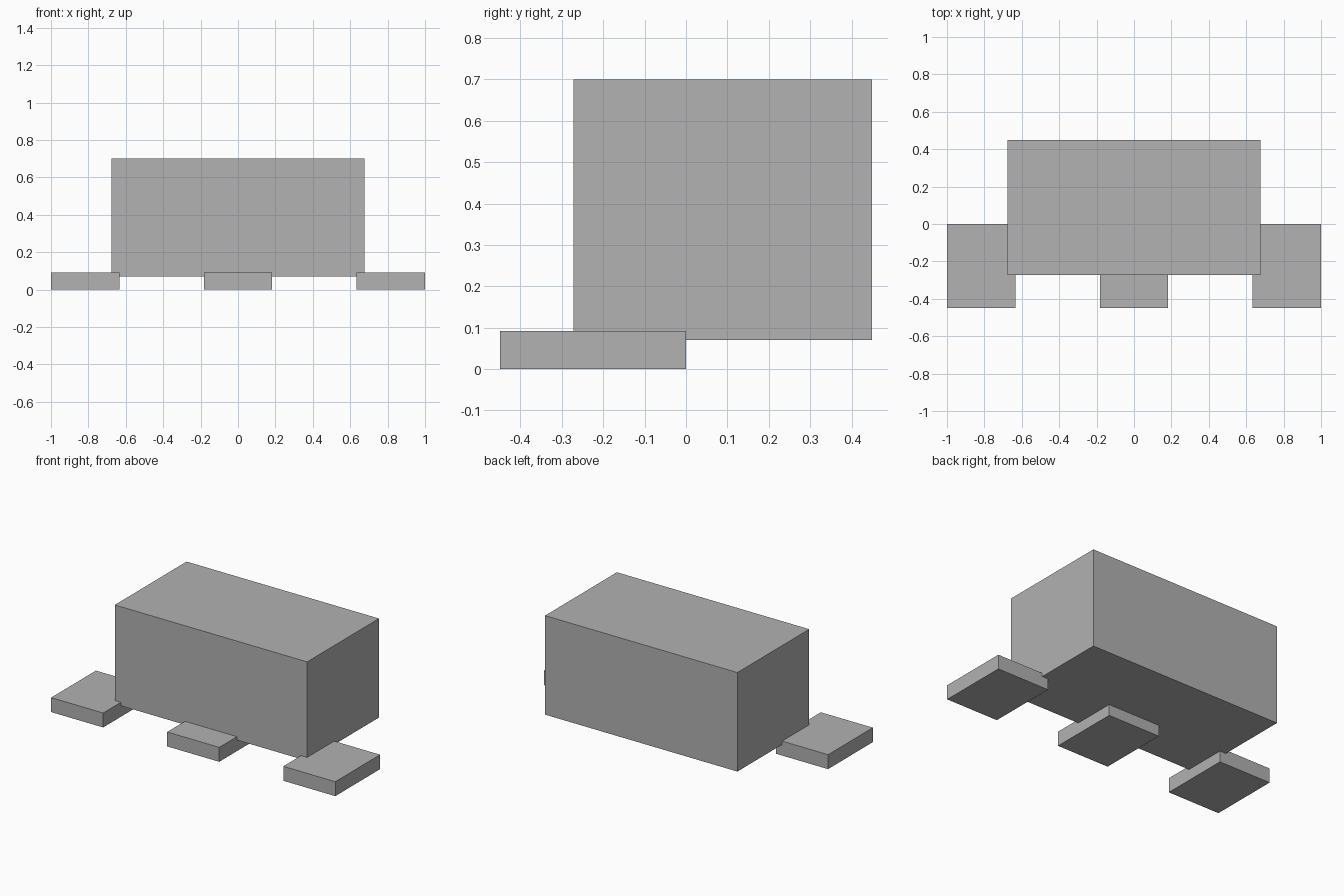
import bpy
import bmesh
from mathutils import Matrix, Vector

cube = bpy.data.objects.get("Cube")
if cube:
    bpy.data.objects.remove(cube, do_unlink=True)

GREY = (0.445, 0.445, 0.445, 1.0)
grey = bpy.data.materials.new("plain grey")
grey.use_nodes = True
grey.diffuse_color = GREY
grey.node_tree.nodes["Principled BSDF"].inputs["Base Color"].default_value = GREY


def box(name, low, high):
    """Add a flat-faced box spanning two opposite corners."""
    low, high = Vector(low), Vector(high)
    centre = (low + high) / 2
    bm = bmesh.new()
    bmesh.ops.create_cube(bm, size=1, matrix=Matrix.Diagonal((high - low).to_4d()))
    mesh = bpy.data.meshes.new(name)
    bm.to_mesh(mesh)
    bm.free()
    mesh.materials.append(grey)
    obj = bpy.data.objects.new(name, mesh)
    obj.location = centre
    bpy.context.collection.objects.link(obj)
    return obj


# Main block, raised just above the ground
box("body", (-0.677, -0.272, 0.07), (0.677, 0.45, 0.70))

# Three flat pads under the front edge
PAD_HALF = 0.183
PAD_HEIGHT = 0.092
for name, x in (("right_pad", PAD_HALF - 1), ("middle_pad", 0), ("left_pad", 1 - PAD_HALF)):
    box(name, (x - PAD_HALF, -0.45, 0), (x + PAD_HALF, 0, PAD_HEIGHT))
